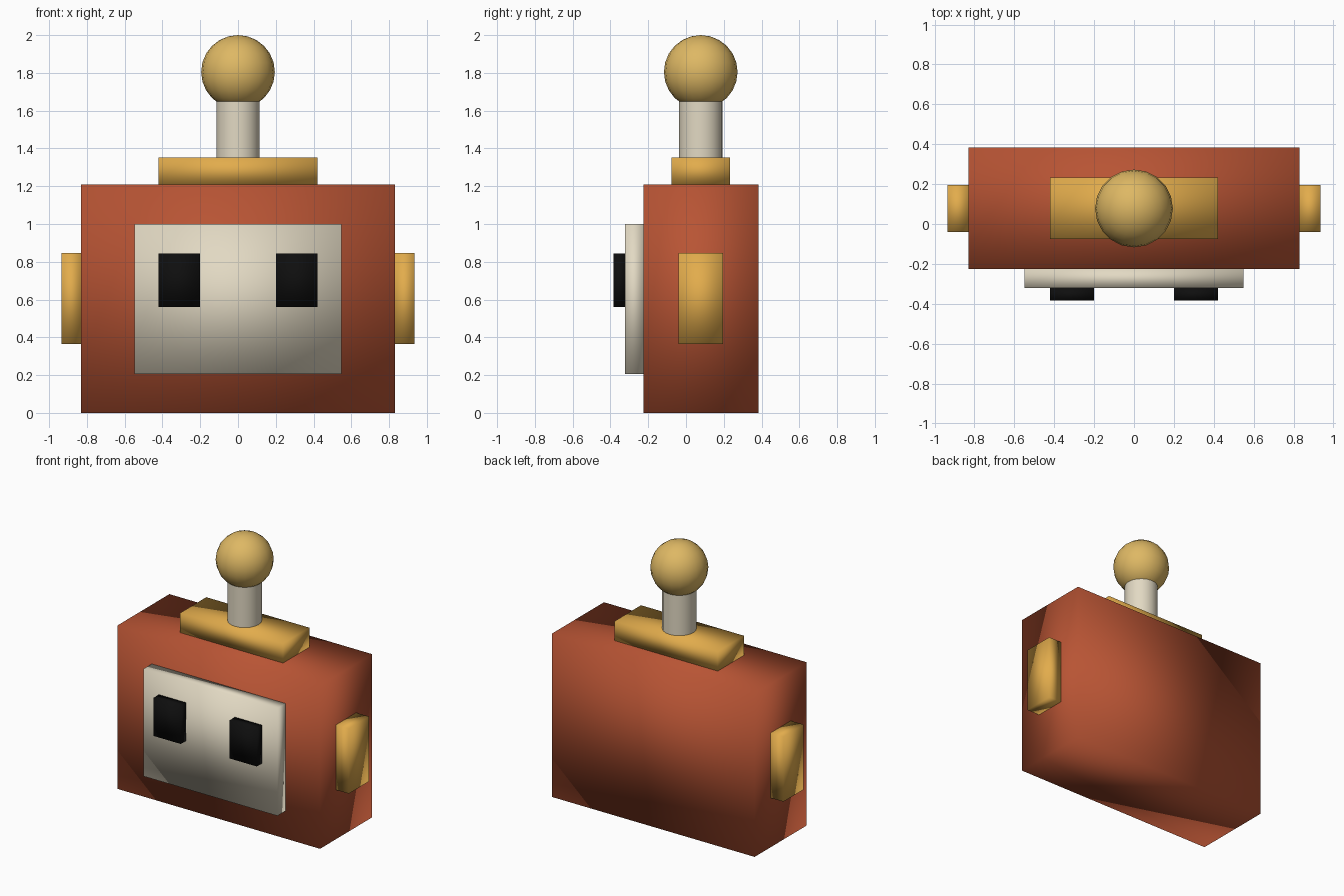
import bpy

if "Cube" in bpy.data.objects:
    bpy.data.objects.remove(bpy.data.objects["Cube"])


def colour(name, r, g, b):
    """Material from 0-255 display values, stored as linear."""
    m = bpy.data.materials.new(name)
    lin = [((c / 255 + 0.055) / 1.055) ** 2.4 if c > 10 else c / 255 / 12.92 for c in (r, g, b)]
    m.diffuse_color = (*lin, 1)
    m.use_nodes = True
    m.node_tree.nodes["Principled BSDF"].inputs["Base Color"].default_value = m.diffuse_color
    return m


RUST = colour("rust red", 184, 84, 52)
CREAM = colour("cream", 226, 217, 195)
GOLD = colour("gold", 226, 172, 76)
PALE_GOLD = colour("pale gold", 222, 184, 100)
BLACK = colour("black", 14, 14, 14)


def finish(name, mat):
    ob = bpy.context.object
    ob.name = ob.data.name = name
    ob.data.materials.append(mat)
    bpy.ops.object.transform_apply(location=False, rotation=False, scale=True)
    bpy.ops.object.shade_smooth()  # soft shading runs over the box edges
    return ob


def box(name, mat, x, y, z):
    """Box from (min, max) pairs."""
    bpy.ops.mesh.primitive_cube_add(size=1, location=[(a + b) / 2 for a, b in (x, y, z)])
    bpy.context.object.scale = [b - a for a, b in (x, y, z)]
    return finish(name, mat)


# Head and face plate
box("head", RUST, (-0.83, 0.83), (-0.226, 0.383), (0, 1.208))
box("face_plate", CREAM, (-0.548, 0.548), (-0.322, -0.226), (0.205, 1.0))

# Eyes and ears, mirrored
for side, s in (("left", -1), ("right", 1)):
    box(side + "_eye", BLACK, sorted((s * 0.2, s * 0.422)), (-0.383, -0.322), (0.56, 0.843))
    box(side + "_ear", GOLD, sorted((s * 0.83, s * 0.935)), (-0.04, 0.196), (0.365, 0.846))

# Antenna: base, stem and ball
AY = 0.078
box("antenna_base", GOLD, (-0.422, 0.422), (AY - 0.154, AY + 0.154), (1.208, 1.352))

bpy.ops.mesh.primitive_cylinder_add(vertices=20, radius=0.115, depth=0.32, location=(0, AY, 1.512))
finish("antenna_stem", CREAM)
bpy.ops.object.shade_smooth_by_angle(angle=0.7)

bpy.ops.mesh.primitive_uv_sphere_add(segments=20, ring_count=12, radius=0.195, location=(0, AY, 1.805))
finish("antenna_ball", PALE_GOLD)
